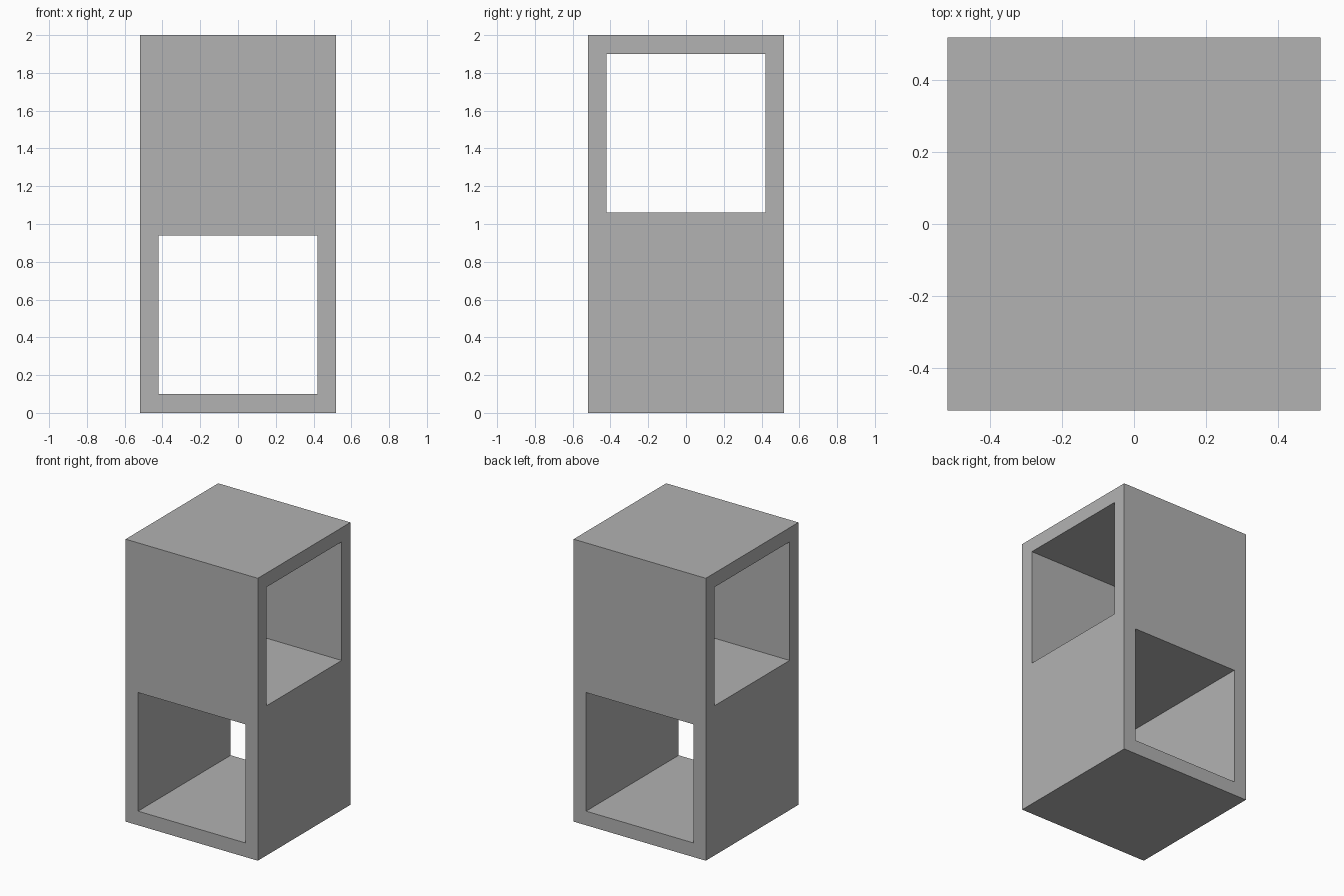
import bpy

cube = bpy.data.objects.get("Cube")
if cube:
    bpy.data.objects.remove(cube, do_unlink=True)

HALF = 0.518      # half width of the tower
OPEN = 0.42       # half width of each square opening


def make_material(name, value):
    mat = bpy.data.materials.new(name)
    mat.use_nodes = True
    color = (value, value, value, 1)
    mat.diffuse_color = color
    mat.node_tree.nodes["Principled BSDF"].inputs["Base Color"].default_value = color
    return mat


def add_box(name, size, z):
    bpy.ops.mesh.primitive_cube_add(size=1, location=(0, 0, z))
    obj = bpy.context.object
    obj.name = name
    obj.scale = size
    bpy.ops.object.transform_apply(location=True, rotation=False, scale=True)
    return obj


# Solid tower block
tower = add_box("tower_block", (2 * HALF, 2 * HALF, 2), 1)
tower.data.materials.append(make_material("plain grey", 0.447))

# Square tunnels: lower runs front to back, upper runs side to side
cutters = [
    add_box("lower_tunnel_cutter", (2 * OPEN, 2, 2 * OPEN), 0.52),
    add_box("upper_tunnel_cutter", (2, 2 * OPEN, 2 * OPEN), 1.48),
]
bpy.context.view_layer.objects.active = tower
for cutter in cutters:
    cutter.hide_render = True
    cut = tower.modifiers.new(cutter.name, "BOOLEAN")
    cut.operation = "DIFFERENCE"
    cut.solver = "EXACT"
    cut.object = cutter
    bpy.ops.object.modifier_apply(modifier=cut.name)
    bpy.data.objects.remove(cutter, do_unlink=True)
